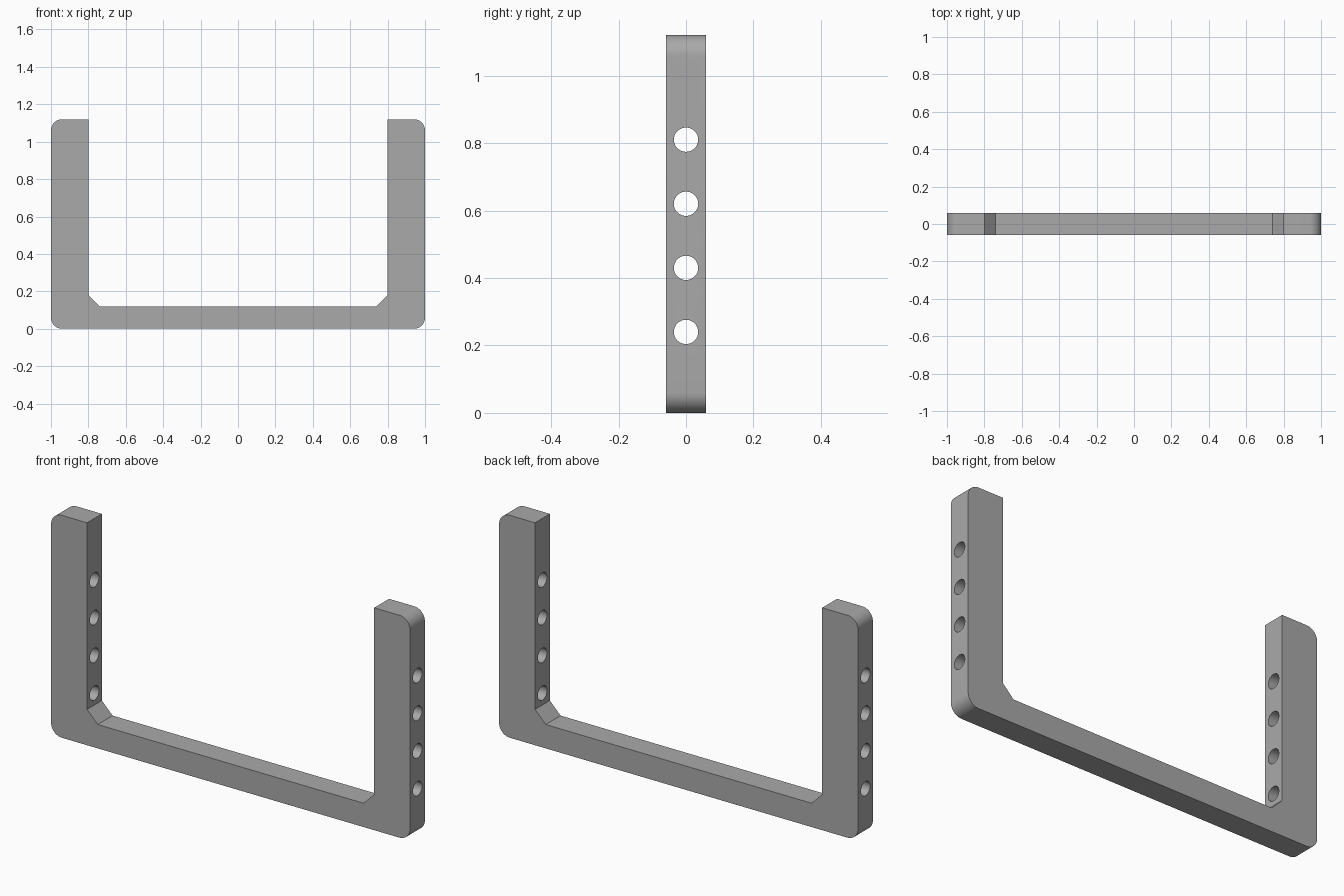
import bpy, bmesh, math

HALF_W, HEIGHT, HALF_D = 1.0, 1.12, 0.059
ARM_IN, BASE_TOP = 0.80, 0.12
GUSSET, ROUND = 0.06, 0.06
HOLE_R, HOLE_Z, HOLE_STEP, HOLES = 0.036, 0.24, 0.19, 5

old = bpy.data.objects.get("Cube")
if old:
    bpy.data.objects.remove(old, do_unlink=True)

grey = bpy.data.materials.new("satin grey")
grey.use_nodes = True
colour = (0.40, 0.40, 0.40, 1)
grey.diffuse_color = colour
grey.node_tree.nodes["Principled BSDF"].inputs["Base Color"].default_value = colour


def new_object(name, bm):
    mesh = bpy.data.meshes.new(name)
    bm.to_mesh(mesh)
    bm.free()
    obj = bpy.data.objects.new(name, mesh)
    bpy.context.collection.objects.link(obj)
    return obj


def arc(cx, cz, start, steps=12):
    """Quarter circle of outline points, counter-clockwise."""
    return [(cx + ROUND * math.cos(a), cz + ROUND * math.sin(a))
            for a in (start + math.pi / 2 * i / steps for i in range(steps + 1))]


# U-shaped outline: right half from bottom to inner gusset, then mirrored
half = arc(HALF_W - ROUND, ROUND, -math.pi / 2)
half += arc(HALF_W - ROUND, HEIGHT - ROUND, 0)
half += [(ARM_IN, HEIGHT), (ARM_IN, BASE_TOP + GUSSET), (ARM_IN - GUSSET, BASE_TOP)]
outline = half + [(-x, z) for x, z in reversed(half)]

# Bracket body, extruded through its depth
bm = bmesh.new()
face = bm.faces.new([bm.verts.new((x, -HALF_D, z)) for x, z in outline])
solid = bmesh.ops.extrude_face_region(bm, geom=[face])
moved = [v for v in solid["geom"] if isinstance(v, bmesh.types.BMVert)]
bmesh.ops.translate(bm, verts=moved, vec=(0, 2 * HALF_D, 0))
bmesh.ops.recalc_face_normals(bm, faces=bm.faces)
bracket = new_object("u_bracket", bm)
bracket.data.materials.append(grey)

# Row of drill rods, each passing through both arms
bm = bmesh.new()
for i in range(HOLES):
    made = bmesh.ops.create_cone(bm, cap_ends=True, segments=48, radius1=HOLE_R,
                                 radius2=HOLE_R, depth=2.4 * HALF_W)
    for v in made["verts"]:
        x, y, z = v.co
        v.co = (z, y, HOLE_Z + i * HOLE_STEP - x)
bmesh.ops.recalc_face_normals(bm, faces=bm.faces)
drill = new_object("hole_cutter", bm)
drill.data.materials.append(grey)
drill.hide_render = True

# Cut the holes and drop the cutter
cut = bracket.modifiers.new("mounting_holes", "BOOLEAN")
cut.operation, cut.solver, cut.object = "DIFFERENCE", "EXACT", drill
bpy.ops.object.select_all(action="DESELECT")
bpy.context.view_layer.objects.active = bracket
bracket.select_set(True)
bpy.ops.object.modifier_apply(modifier=cut.name)
bpy.data.objects.remove(drill, do_unlink=True)

# Smooth rounds and bores, crisp edges
bpy.ops.object.shade_smooth_by_angle(angle=math.radians(30))
